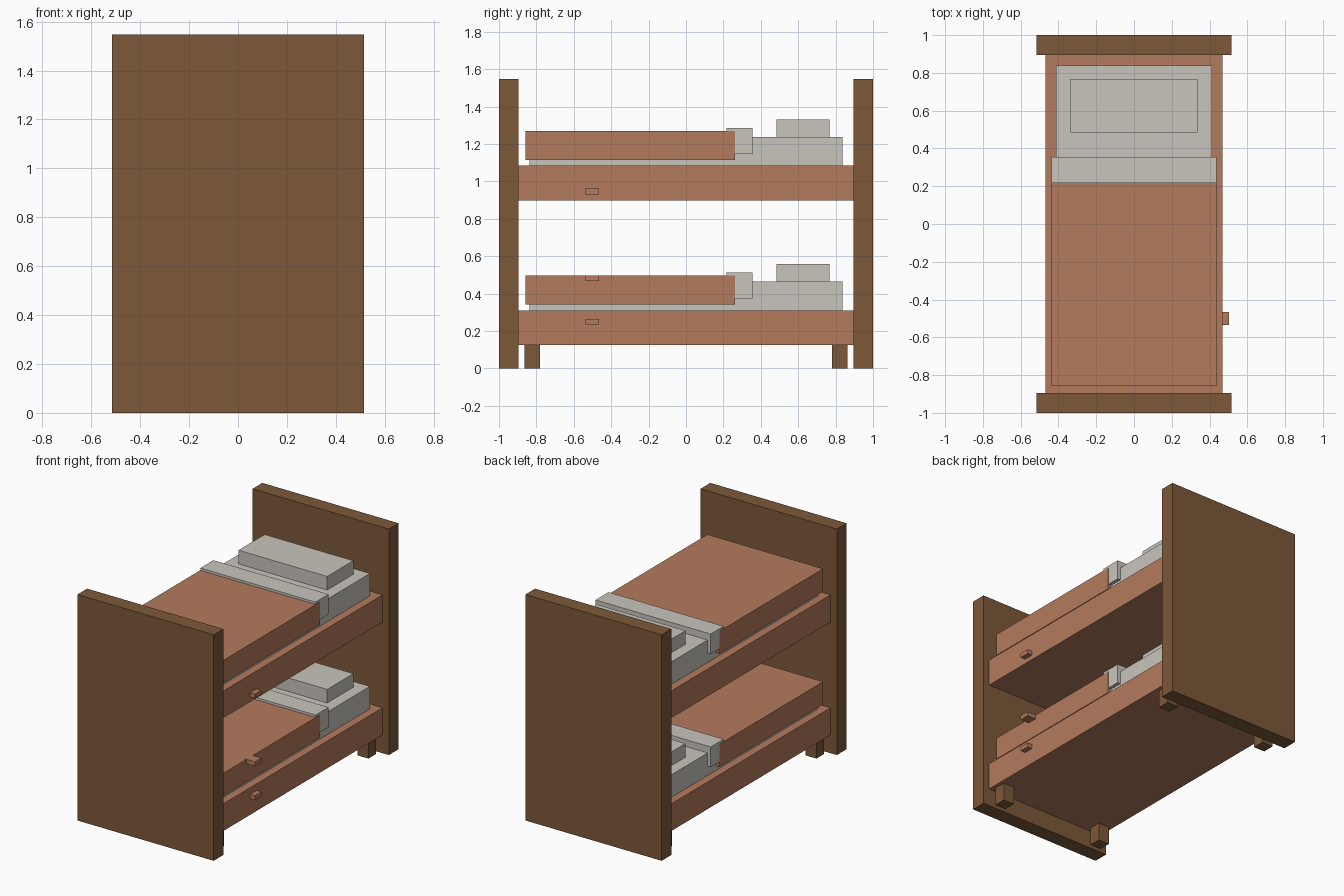
import bpy
import bmesh
from mathutils import Vector

cube = bpy.data.objects.get("Cube")
if cube:
    bpy.data.objects.remove(cube, do_unlink=True)


def material(name, rgb):
    mat = bpy.data.materials.new(name)
    mat.use_nodes = True
    mat.diffuse_color = (*rgb, 1)
    mat.node_tree.nodes["Principled BSDF"].inputs["Base Color"].default_value = (*rgb, 1)
    return mat


wood = material("brown wood", (0.202, 0.098, 0.040))
clay = material("terracotta", (0.456, 0.198, 0.109))
linen = material("pale linen", (0.584, 0.558, 0.515))


def box(name, mat, x, y, z):
    """Box spanning the given (min, max) range on each axis."""
    low, high = (Vector(corner) for corner in zip(x, y, z))
    bm = bmesh.new()
    bmesh.ops.create_cube(bm, size=1)
    bmesh.ops.scale(bm, vec=high - low, verts=bm.verts)
    bmesh.ops.translate(bm, vec=(low + high) / 2, verts=bm.verts)
    mesh = bpy.data.meshes.new(name)
    bm.to_mesh(mesh)
    bm.free()
    mesh.materials.append(mat)
    obj = bpy.data.objects.new(name, mesh)
    bpy.context.collection.objects.link(obj)


def span(half):
    return (-half, half)


# End boards
box("foot_board", wood, span(0.516), (-1, -0.895), (0, 1.547))
box("head_board", wood, span(0.516), (0.895, 1), (0, 1.547))

# Short legs under the lower bunk
for side, sx in (("left", 1), ("right", -1)):
    for end, sy in (("front", -1), ("back", 1)):
        x, y = sx * 0.4, sy * 0.822
        box(f"{end}_{side}_leg", wood, (x - 0.042, x + 0.042),
            (y - 0.042, y + 0.042), (0, 0.135))

# Two bunks with the same bedding
for level, base in (("lower", 0.125), ("upper", 0.898)):
    def part(name, mat, half, y, bottom, top):
        box(f"{level}_{name}", mat, span(half), y, (base + bottom, base + top))

    part("bed_frame", clay, 0.468, span(0.897), 0, 0.186)
    part("mattress", linen, 0.413, span(0.838), 0.18, 0.34)
    part("blanket", clay, 0.438, (-0.858, 0.263), 0.216, 0.371)
    part("sheet_fold", linen, 0.436, (0.216, 0.356), 0.25, 0.387)
    part("pillow", linen, 0.336, (0.485, 0.768), 0.335, 0.433)

# Small pegs along the left side
for name, inner, z in (("lower", 0.46, 0.25), ("middle", 0.42, 0.482), ("upper", 0.46, 0.946)):
    box(f"{name}_peg", clay, (inner, 0.504), (-0.536, -0.466), (z - 0.015, z + 0.015))
